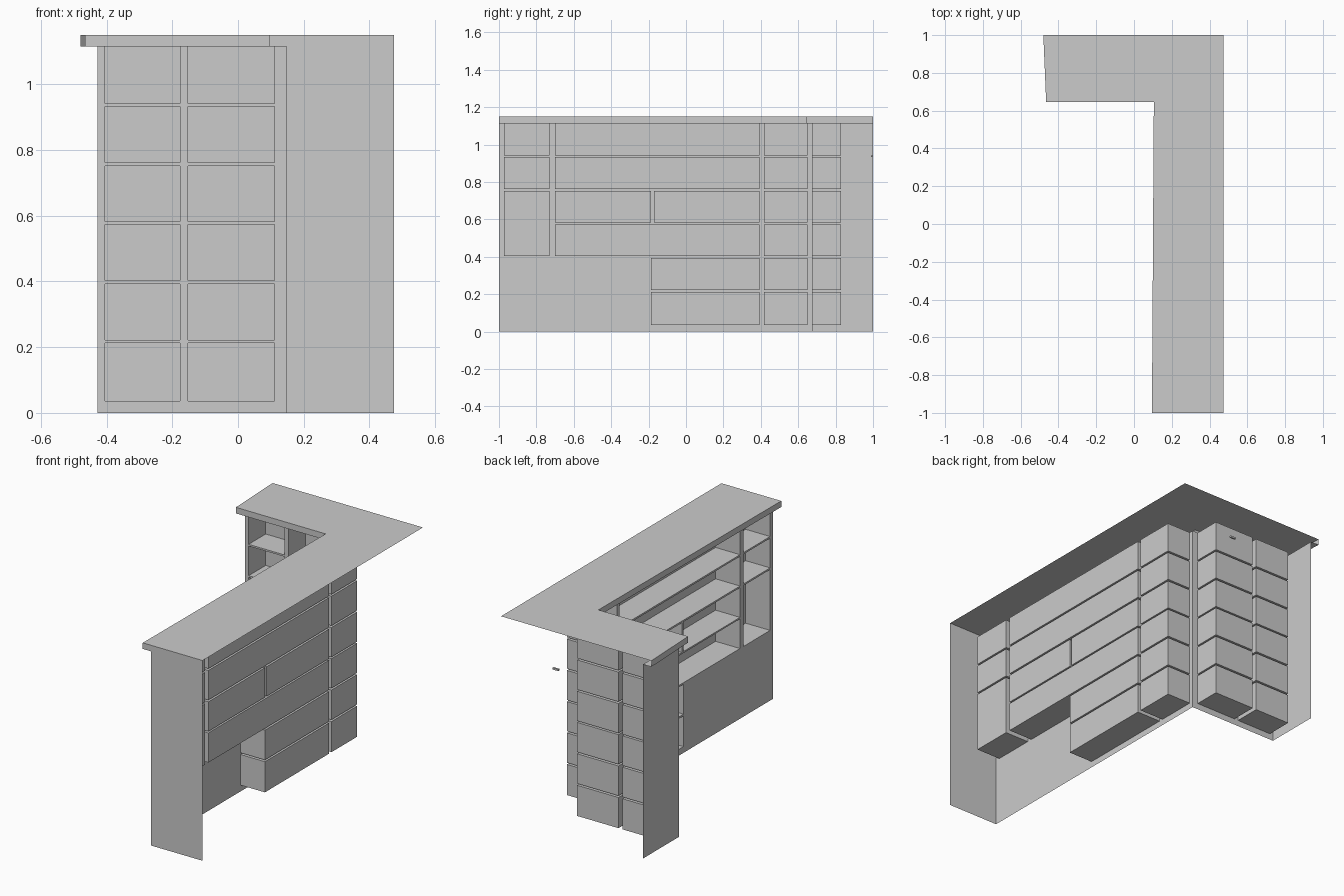
import bpy, bmesh
from mathutils import Vector

if "Cube" in bpy.data.objects:
    bpy.data.objects.remove(bpy.data.objects["Cube"])

TOP, LIP = 1.15, 1.115      # counter top and bottom of its edge
MX, WY = 0.147, 0.675       # shelf face planes: main run (x) and wing (y)
OUT = 0.475                 # outer edge of the counter
DEPTH = 0.155               # cubby depth
ROWS = [(0.036, 0.212), (0.222, 0.393), (0.403, 0.573),
        (0.582, 0.752), (0.762, 0.932), (0.942, LIP)]


def make_object(name, bm):
    mesh = bpy.data.meshes.new(name)
    bm.to_mesh(mesh)
    bm.free()
    obj = bpy.data.objects.new(name, mesh)
    bpy.context.collection.objects.link(obj)
    return obj


def sheet(name, *polys):
    """Flat panels made from corner lists."""
    bm = bmesh.new()
    for poly in polys:
        bm.faces.new([bm.verts.new(p) for p in poly])
    bmesh.ops.remove_doubles(bm, verts=bm.verts, dist=1e-5)
    return make_object(name, bm)


def shelf_wall(name, u0, u1, cubbies, place, facing):
    """Flat face with rectangular openings, each leading to a thin open box.
    place(u, z, d) gives the 3D point at depth d behind the face."""
    bm = bmesh.new()

    def quad(*pts):
        bm.faces.new([bm.verts.new(place(*p)) for p in pts])

    us = sorted({u0, u1} | {v for c in cubbies for v in c[:2]})
    zs = sorted({0, LIP} | {v for c in cubbies for v in c[2:]})
    for a, b in zip(us, us[1:]):
        for c, d in zip(zs, zs[1:]):
            u, z = (a + b) / 2, (c + d) / 2
            if not any(q[0] < u < q[1] and q[2] < z < q[3] for q in cubbies):
                quad((a, c, 0), (b, c, 0), (b, d, 0), (a, d, 0))
    for a, b, c, d in cubbies:
        ring = [(a, c), (b, c), (b, d), (a, d)]
        for p, q in zip(ring, ring[1:] + ring[:1]):
            quad((*p, 0), (*q, 0), (*q, DEPTH), (*p, DEPTH))
        quad(*[(*p, DEPTH) for p in ring])
    bmesh.ops.remove_doubles(bm, verts=bm.verts, dist=1e-5)
    bmesh.ops.recalc_face_normals(bm, faces=bm.faces)
    if sum(f.normal.dot(Vector(facing)) * f.calc_area() for f in bm.faces) < 0:
        bmesh.ops.reverse_faces(bm, faces=bm.faces)
    bmesh.ops.dissolve_limit(bm, angle_limit=0.01, verts=bm.verts, edges=bm.edges)
    return make_object(name, bm)


# Long run of shelves, opening towards -x
main = [(-0.973, -0.73, 0.403, 0.752)]
main += [(-0.973, -0.73, *r) for r in ROWS[4:]]
main += [(-0.187, 0.393, *r) for r in ROWS[:2]]
main += [(-0.70, 0.393, *ROWS[i]) for i in (2, 4, 5)]
main += [(-0.70, -0.187, *ROWS[3]), (-0.172, 0.393, *ROWS[3])]
main += [(0.417, 0.65, *r) for r in ROWS]
shelf_wall("main_shelves", -1, WY, main,
           lambda u, z, d: (MX + d, u, z), (-1, 0, 0))

# Short wing of shelves, opening towards -y
wing = [(a, b, *r) for a, b in ((-0.405, -0.177), (-0.152, 0.111)) for r in ROWS]
shelf_wall("wing_shelves", -0.427, MX, wing,
           lambda u, z, d: (u, WY + d, z), (0, -1, 0))

# End panels
sheet("main_end_panel", [(MX, -1, 0), (OUT, -1, 0), (OUT, -1, TOP), (MX, -1, TOP)])
sheet("wing_end_panel", [(-0.427, 1, 0), (-0.427, WY, 0),
                         (-0.427, WY, LIP), (-0.427, 1, LIP)])

# Counter: top sheet, inner edge band and narrow soffit under the overhang
edge = [(MX, -1), (0.095, -1), (0.105, 0.645), (-0.465, 0.645), (-0.48, 1)]
face = [(MX, -1), (MX, -1), (MX, WY), (-0.427, WY), (-0.427, 1)]
top = [(*p, TOP) for p in [(OUT, -1), (OUT, 1)] + edge[:0:-1]]
bands = [[(*p, TOP), (*p, LIP), (*q, LIP), (*q, TOP)]
         for p, q in zip(edge, edge[1:])]
soffit = [[(*edge[i], LIP), (*face[i], LIP), (*face[i + 1], LIP), (*edge[i + 1], LIP)]
          for i in range(1, 4)]
sheet("counter_top", top)
sheet("counter_edge", *bands)
sheet("counter_soffit", *soffit)

# Small loose block behind the wing
bpy.ops.mesh.primitive_cube_add(size=1, location=(0.129, 0.995, 0.937))
block = bpy.context.object
block.name = "small_block"
block.scale = (0.036, 0.01, 0.01)
